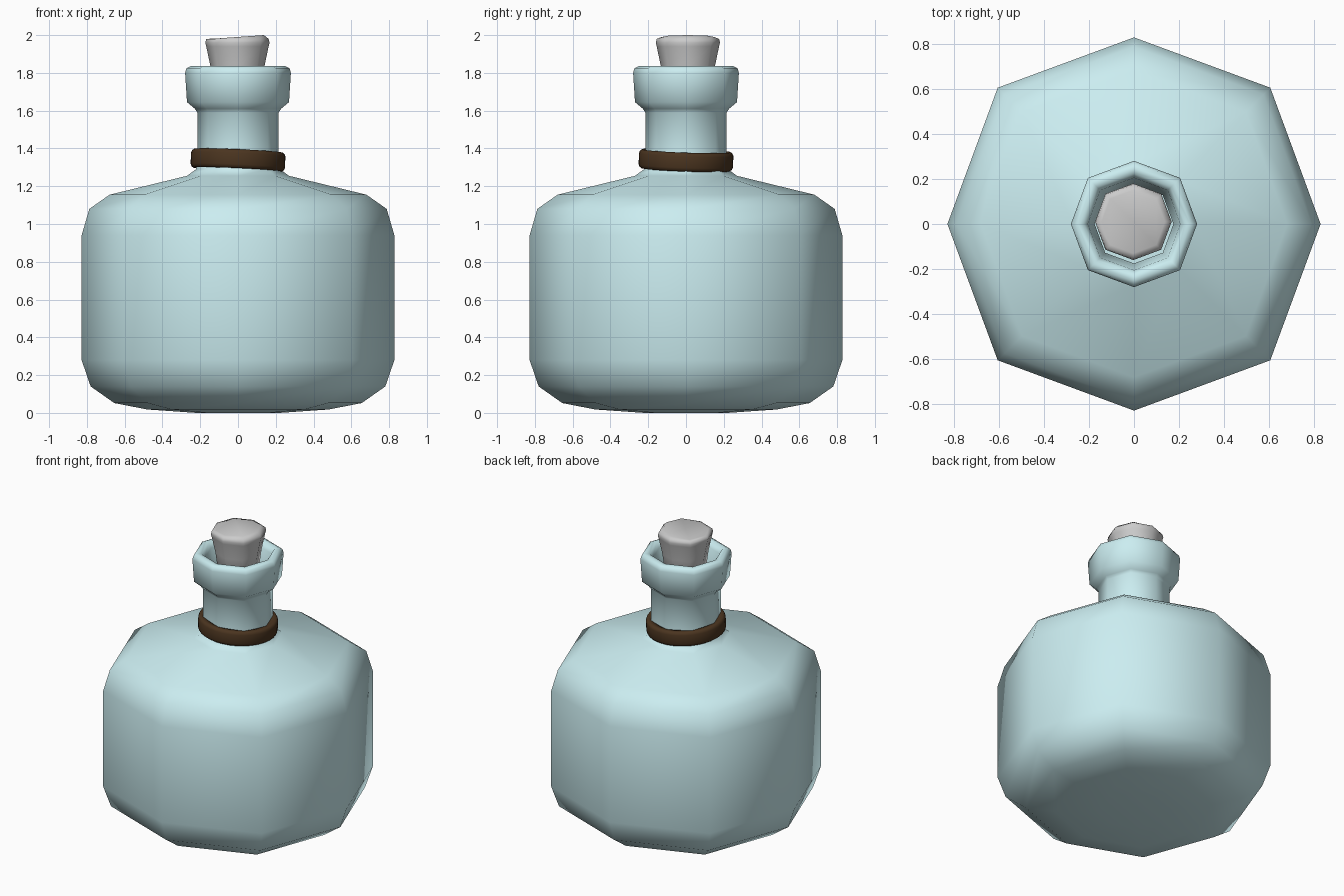
import bpy, bmesh, math
from mathutils import Vector

if "Cube" in bpy.data.objects:
    bpy.data.objects.remove(bpy.data.objects["Cube"])


def material(name, rgb):
    m = bpy.data.materials.new(name)
    m.diffuse_color = (*rgb, 1)
    m.use_nodes = True
    m.node_tree.nodes["Principled BSDF"].inputs["Base Color"].default_value = m.diffuse_color
    return m


def lathe(name, profile, sides, diag=1.0, cap_start=False, cap_end=False,
          closed=False, mat=None):
    """Spin (radius, z) points; diag widens the odd (45 degree) vertices."""
    bm = bmesh.new()
    rings = []
    for r, z in profile:
        ring = []
        for i in range(sides):
            a = 2 * math.pi * i / sides
            k = r * (diag if i % 2 else 1.0)
            ring.append(bm.verts.new((k * math.cos(a), k * math.sin(a), z)))
        rings.append(ring)
    pairs = list(zip(rings, rings[1:]))
    if closed:
        pairs.append((rings[-1], rings[0]))
    for a, b in pairs:
        for i in range(sides):
            j = (i + 1) % sides
            bm.faces.new((a[i], a[j], b[j], b[i]))
    if cap_start:
        bm.faces.new(rings[0][::-1])
    if cap_end:
        bm.faces.new(rings[-1])
    for f in bm.faces:
        f.smooth = True
    me = bpy.data.meshes.new(name)
    bm.to_mesh(me)
    bm.free()
    ob = bpy.data.objects.new(name, me)
    bpy.context.collection.objects.link(ob)
    if mat:
        me.materials.append(mat)
    return ob


glass = material("pale_glass", (0.6, 0.85, 0.88))
leather = material("brown_band", (0.07, 0.035, 0.014))

# Bottle: octagonal body, shoulder, neck and rolled lip turning inside
lathe("bottle", [
    (0.22, 0.0), (0.48, 0.018), (0.655, 0.052), (0.78, 0.14), (0.828, 0.28),
    (0.828, 0.94), (0.787, 1.08), (0.68, 1.155), (0.27, 1.255), (0.222, 1.29),
    (0.215, 1.35), (0.215, 1.59), (0.228, 1.61), (0.27, 1.645), (0.28, 1.80),
    (0.273, 1.825), (0.25, 1.836), (0.225, 1.832), (0.205, 1.80),
    (0.185, 1.67), (0.175, 1.60)],
    8, diag=1.033, cap_start=True, mat=glass)

# Cork: tapered octagonal stopper with a slightly uneven top
cork = lathe("cork", [
    (0.11, 1.58), (0.142, 1.83), (0.165, 1.94), (0.17, 1.96),
    (0.165, 1.98), (0.14, 1.99)],
    8, diag=1.03, cap_start=True, cap_end=True)
cork.location = (-0.003, 0.01, 0)
for v in cork.data.vertices:
    if v.co.z > 1.985:
        v.co.z += 0.01 * v.co.x / 0.14

# Neck band: round ring with softened edges, tilted a little
band = lathe("neck_band", [
    (0.2, -0.045), (0.235, -0.05), (0.245, -0.043), (0.25, -0.03),
    (0.25, 0.03), (0.245, 0.043), (0.235, 0.05), (0.2, 0.045)],
    32, closed=True, mat=leather)
band.rotation_mode = 'QUATERNION'
band.rotation_quaternion = Vector((0, 0, 1)).rotation_difference(
    Vector((0.045, 0.035, 1)))
band.location = (0, 0, 1.338)
